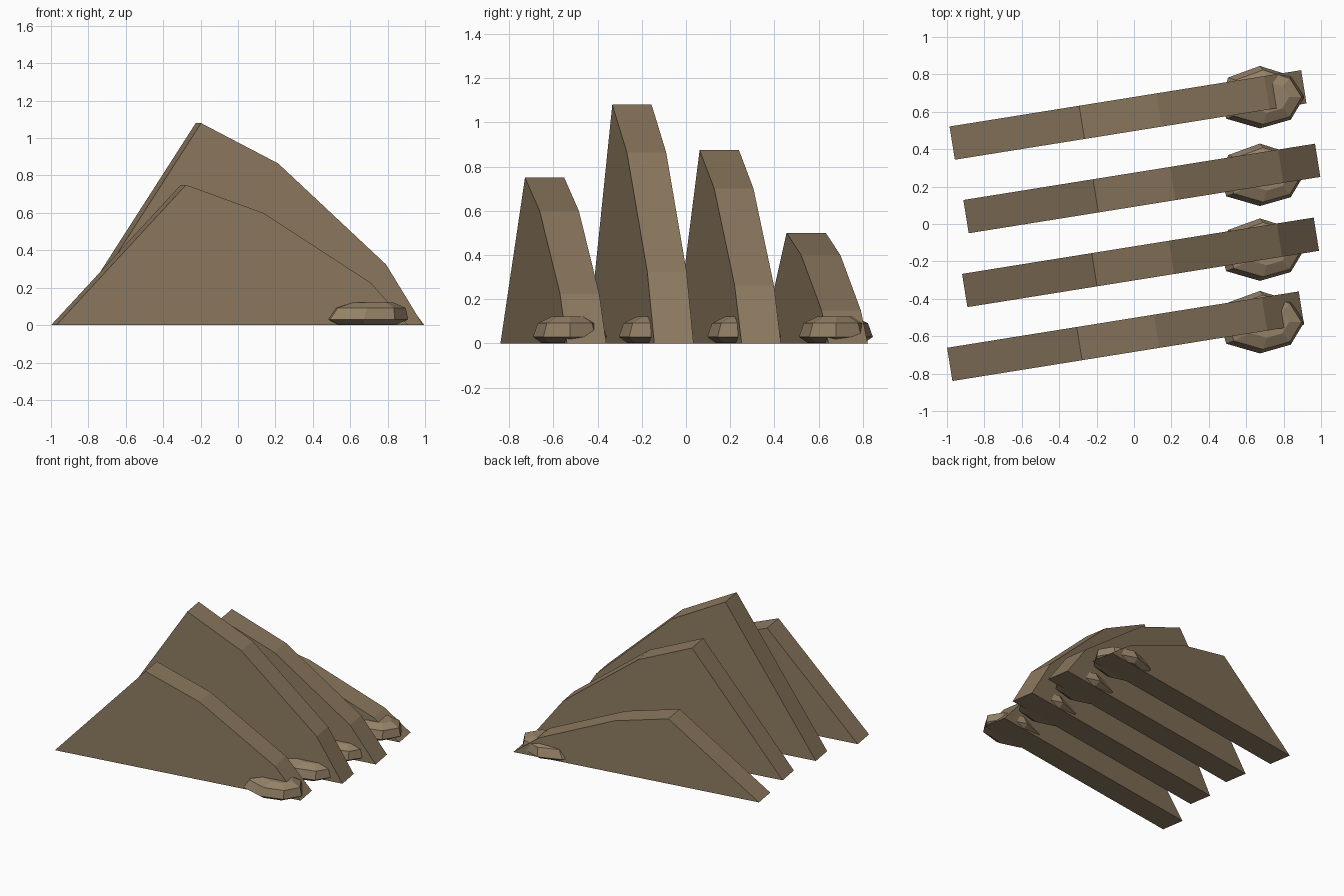
import bpy, bmesh, math
from mathutils import Matrix

if "Cube" in bpy.data.objects:
    bpy.data.objects.remove(bpy.data.objects["Cube"])


def material(name, rgb):
    m = bpy.data.materials.new(name)
    m.diffuse_color = (*rgb, 1)
    m.use_nodes = True
    m.node_tree.nodes["Principled BSDF"].inputs["Base Color"].default_value = m.diffuse_color
    return m


STONE = material("tan stone", (0.27, 0.195, 0.118))
RUBBLE = material("light tan stone", (0.30, 0.22, 0.135))


def finish(bm, name, mat):
    bmesh.ops.recalc_face_normals(bm, faces=bm.faces)
    me = bpy.data.meshes.new(name)
    bm.to_mesh(me)
    bm.free()
    me.materials.append(mat)
    ob = bpy.data.objects.new(name, me)
    bpy.context.collection.objects.link(ob)
    return ob


def fin(name, x, y, height):
    """Upright slab: a ridge profile extruded to an even thickness."""
    profile = [(-0.952, 0), (-0.25, 1), (0.168, 0.8), (0.752, 0.3), (0.952, 0)]
    bm = bmesh.new()
    face = bm.faces.new([bm.verts.new((u, -0.09, h * height)) for u, h in profile])
    ext = bmesh.ops.extrude_face_region(bm, geom=[face])
    moved = [v for v in ext["geom"] if isinstance(v, bmesh.types.BMVert)]
    bmesh.ops.translate(bm, verts=moved, vec=(0, 0.18, 0))
    ob = finish(bm, name, STONE)
    ob.matrix_world = Matrix.Translation((x, y, 0)) @ Matrix.Rotation(math.radians(9.1), 4, "Z")


# Rock outline seen from above, anticlockwise
OUTLINE = [(0.222, 0.0), (0.15, 0.115), (-0.015, 0.167), (-0.185, 0.105),
           (-0.222, -0.02), (-0.195, -0.115), (-0.015, -0.167), (0.15, -0.12)]
# Height, scale and sideways shift of each ring
RINGS = [(0.002, 0.76, 0.0), (0.03, 1.0, 0.0), (0.092, 0.87, 0.015), (0.122, 0.5, 0.03)]


def rock(name, x, y):
    """Low faceted boulder built from stacked rings."""
    bm = bmesh.new()
    loops = [[bm.verts.new((a * s + d, b * s, z)) for a, b in OUTLINE] for z, s, d in RINGS]
    n = len(OUTLINE)
    for lo, hi in zip(loops, loops[1:]):
        for i in range(n):
            j = (i + 1) % n
            bm.faces.new((lo[i], lo[j], hi[j], hi[i]))
    bm.faces.new(loops[0][::-1])
    bm.faces.new(loops[-1])
    finish(bm, name, RUBBLE).location = (x, y, 0)


# Four parallel fins, each with a boulder at its low end
for i, (x, y, h, ry) in enumerate([(-0.045, -0.6, 0.75, -0.525), (0.035, -0.205, 1.08, -0.137),
                                   (0.042, 0.19, 0.875, 0.263), (-0.032, 0.583, 0.5, 0.678)], 1):
    fin(f"rock_fin_{i}", x, y, h)
    rock(f"boulder_{i}", 0.688, ry)
